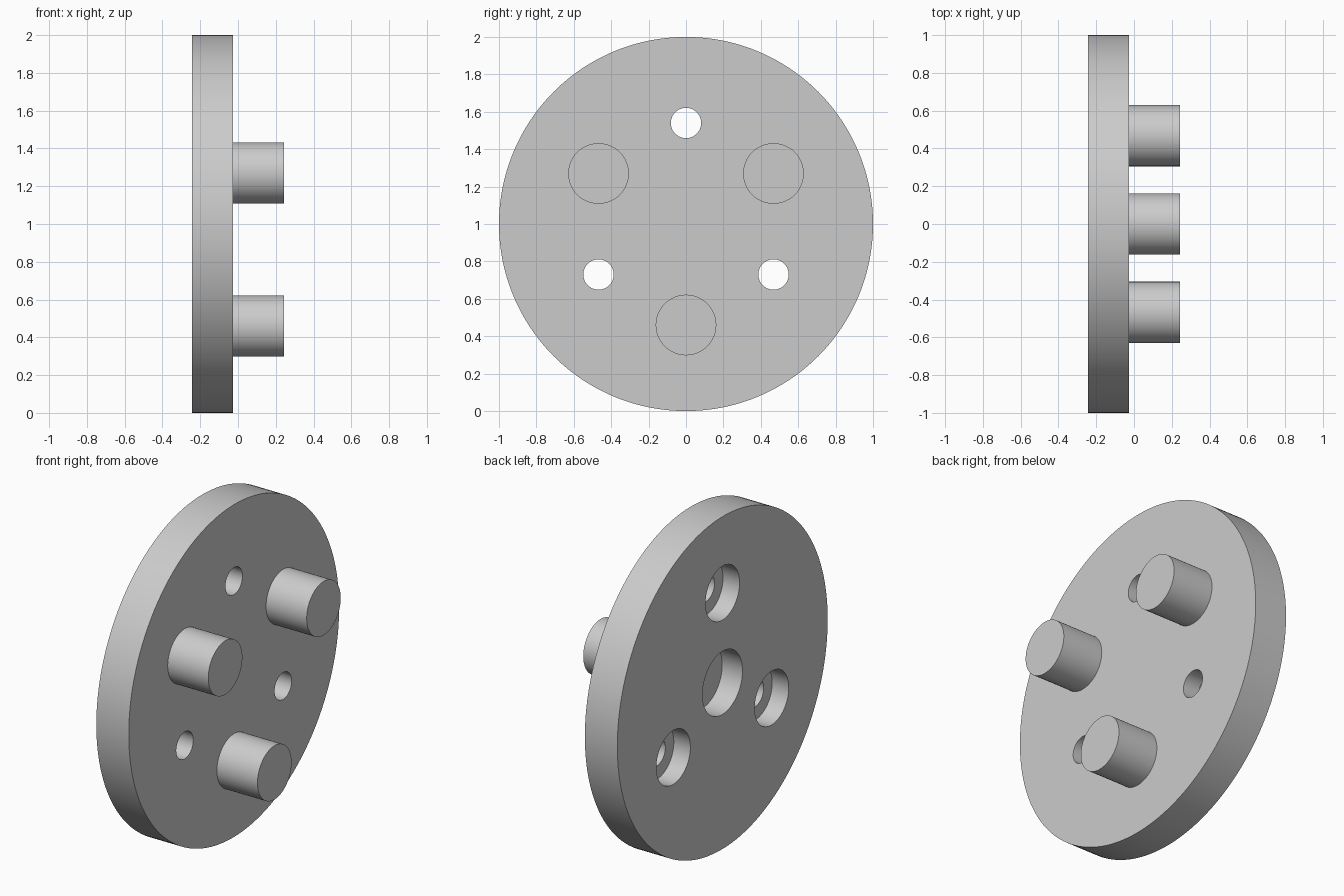
import bpy
from math import cos, sin, pi, radians

if "Cube" in bpy.data.objects:
    bpy.data.objects.remove(bpy.data.objects["Cube"])

BACK, FACE, TIP = -0.243, -0.027, 0.243   # x stations along the axis
RING = 0.54                               # radius of the pin and hole circle

grey = bpy.data.materials.new("plain grey")
grey.use_nodes = True
COLOUR = (0.6, 0.6, 0.6, 1)
grey.diffuse_color = COLOUR
grey.node_tree.nodes["Principled BSDF"].inputs["Base Color"].default_value = COLOUR


def rod(name, radius, x0, x1, y=0, z=1, sides=96):
    """Cylinder lying along x from x0 to x1."""
    bpy.ops.mesh.primitive_cylinder_add(
        vertices=sides, radius=radius, depth=x1 - x0,
        location=((x0 + x1) / 2, y, z), rotation=(0, pi / 2, 0))
    ob = bpy.context.object
    ob.name = name
    ob.data.materials.append(grey)
    return ob


def on_ring(degrees):
    a = radians(degrees)
    return RING * cos(a), 1 + RING * sin(a)


def smooth(ob):
    bpy.ops.object.select_all(action='DESELECT')
    ob.select_set(True)
    bpy.context.view_layer.objects.active = ob
    bpy.ops.object.shade_smooth_by_angle(angle=radians(30))


# Round plate
plate = rod("round_plate", 1, BACK, FACE, sides=192)

# Cutters: blind centre recess and three counterbored screw holes
cutters = [rod("centre_recess_cutter", 0.19, BACK - 0.1, BACK + 0.135)]
for i in range(3):
    y, z = on_ring(90 + 120 * i)
    cutters.append(rod(f"counterbore_cutter_{i + 1}", 0.162, BACK - 0.1, BACK + 0.11, y, z))
    cutters.append(rod(f"screw_hole_cutter_{i + 1}", 0.081, BACK - 0.2, FACE + 0.1, y, z))

for cutter in cutters:
    mod = plate.modifiers.new(cutter.name, 'BOOLEAN')
    mod.operation = 'DIFFERENCE'
    mod.solver = 'EXACT'
    mod.object = cutter
    bpy.context.view_layer.objects.active = plate
    bpy.ops.object.modifier_apply(modifier=mod.name)
for cutter in cutters:
    bpy.data.objects.remove(cutter)
smooth(plate)

# Three drive pins between the holes
for i in range(3):
    y, z = on_ring(30 + 120 * i)
    smooth(rod(f"drive_pin_{i + 1}", 0.162, FACE, TIP, y, z))
